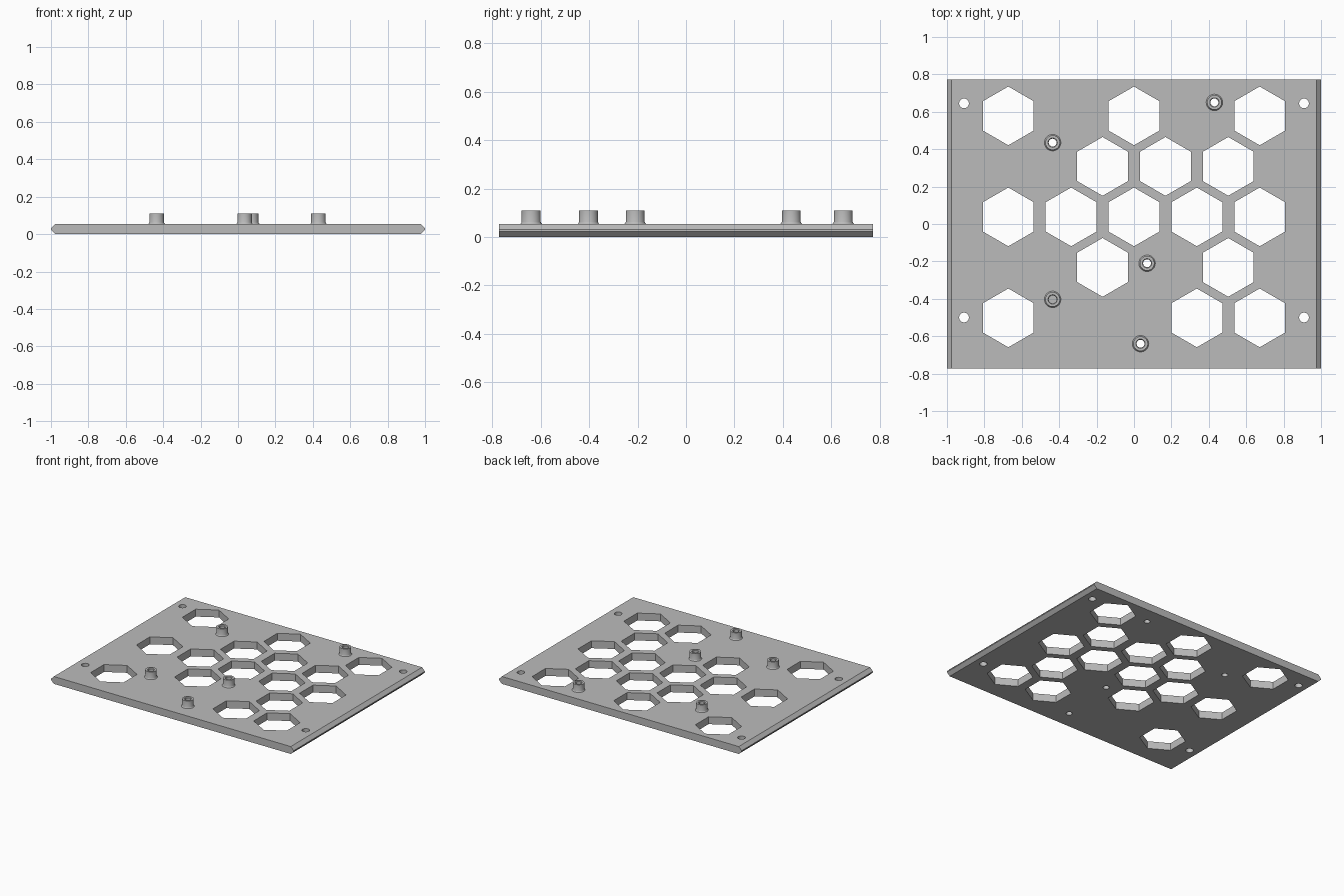
import bpy, bmesh, math
from mathutils import Matrix

cube = bpy.data.objects.get("Cube")
if cube:
    bpy.data.objects.remove(cube, do_unlink=True)

TOP = 0.055      # plate thickness
HALF_Y = 0.773
HEX_R, HEX_DX, HEX_DY = 0.157, 0.168, 0.27
BORE_R = 0.021

grey = bpy.data.materials.new("grey plastic")
grey.use_nodes = True
grey.diffuse_color = (0.5, 0.5, 0.5, 1)
grey.node_tree.nodes["Principled BSDF"].inputs["Base Color"].default_value = (0.5, 0.5, 0.5, 1)


def make_object(name, bm):
    bmesh.ops.recalc_face_normals(bm, faces=bm.faces)
    mesh = bpy.data.meshes.new(name)
    bm.to_mesh(mesh)
    bm.free()
    mesh.materials.append(grey)
    obj = bpy.data.objects.new(name, mesh)
    bpy.context.collection.objects.link(obj)
    return obj


def smooth(obj):
    bpy.ops.object.select_all(action='DESELECT')
    obj.select_set(True)
    bpy.context.view_layer.objects.active = obj
    bpy.ops.object.shade_smooth_by_angle(angle=math.radians(30))


def add_prism(bm, x, y, radius, sides, turn=0.0):
    matrix = Matrix.Translation((x, y, TOP / 2)) @ Matrix.Rotation(turn, 4, 'Z')
    bmesh.ops.create_cone(bm, cap_ends=True, segments=sides, radius1=radius,
                          radius2=radius, depth=0.2, matrix=matrix)


def lathe(name, profile, x, y, steps=40):
    bm = bmesh.new()
    verts = [bm.verts.new((r, 0, z)) for r, z in profile]
    edges = [bm.edges.new(pair) for pair in zip(verts, verts[1:])]
    bmesh.ops.spin(bm, geom=verts + edges, cent=(0, 0, 0), axis=(0, 0, 1),
                   angle=math.tau, steps=steps, use_duplicate=False)
    bmesh.ops.remove_doubles(bm, verts=bm.verts, dist=0.0001)
    obj = make_object(name, bm)
    obj.location = (x, y, 0)
    smooth(obj)
    return obj


# Plate with pointed left and right edges
bm = bmesh.new()
outline = [(-0.976, 0), (0.976, 0), (1, 0.024), (1, 0.031),
           (0.976, TOP), (-0.976, TOP), (-1, 0.031), (-1, 0.024)]
face = bm.faces.new([bm.verts.new((x, -HALF_Y, z)) for x, z in outline])
swept = bmesh.ops.extrude_face_region(bm, geom=[face])["geom"]
bmesh.ops.translate(bm, vec=(0, 2 * HALF_Y, 0),
                    verts=[v for v in swept if isinstance(v, bmesh.types.BMVert)])
plate = make_object("plate", bm)

# Openings: hexagons by row (in half-pitch columns), corner holes, bores
hex_rows = {2: (-4, 0, 4), 1: (-1, 1, 3), 0: (-4, -2, 0, 2, 4),
            -1: (-1, 3), -2: (-4, 2, 4)}
open_posts = [(0.43, 0.65), (-0.435, 0.435), (0.07, -0.21), (0.035, -0.64)]
blind_post = (-0.435, -0.403)

bm = bmesh.new()
for row, columns in hex_rows.items():
    for column in columns:
        add_prism(bm, column * HEX_DX, 0.038 + row * HEX_DY, HEX_R, 6)
for side in (-1, 1):
    for y in (0.645, -0.5):
        add_prism(bm, side * 0.909, y, 0.026, 32)
for x, y in open_posts:
    add_prism(bm, x, y, BORE_R, 40)
# Turn the hexagons so a corner points along y
bm.verts.ensure_lookup_table()
first = bm.verts[0].co
if abs(abs(first.x + 4 * HEX_DX) - HEX_R) < 0.001:
    bm.clear()
    for row, columns in hex_rows.items():
        for column in columns:
            add_prism(bm, column * HEX_DX, 0.038 + row * HEX_DY, HEX_R, 6, math.pi / 6)
    for side in (-1, 1):
        for y in (0.645, -0.5):
            add_prism(bm, side * 0.909, y, 0.026, 32)
    for x, y in open_posts:
        add_prism(bm, x, y, BORE_R, 40)
cutter = make_object("opening_cutter", bm)
cutter.hide_render = True

cut = plate.modifiers.new("openings", 'BOOLEAN')
cut.operation = 'DIFFERENCE'
cut.solver = 'EXACT'
cut.object = cutter
bpy.context.view_layer.objects.active = plate
bpy.ops.object.modifier_apply(modifier=cut.name)
bpy.data.objects.remove(cutter, do_unlink=True)
smooth(plate)

# Standoff posts with a small flared foot
post = [(BORE_R, TOP), (BORE_R, 0.106), (0.025, 0.11), (0.039, 0.11),
        (0.039, 0.063), (0.041, 0.058), (0.044, TOP)]
for number, (x, y) in enumerate(open_posts, 1):
    lathe(f"standoff_{number}", post, x, y)
lathe("standoff_blind", post, *blind_post)
